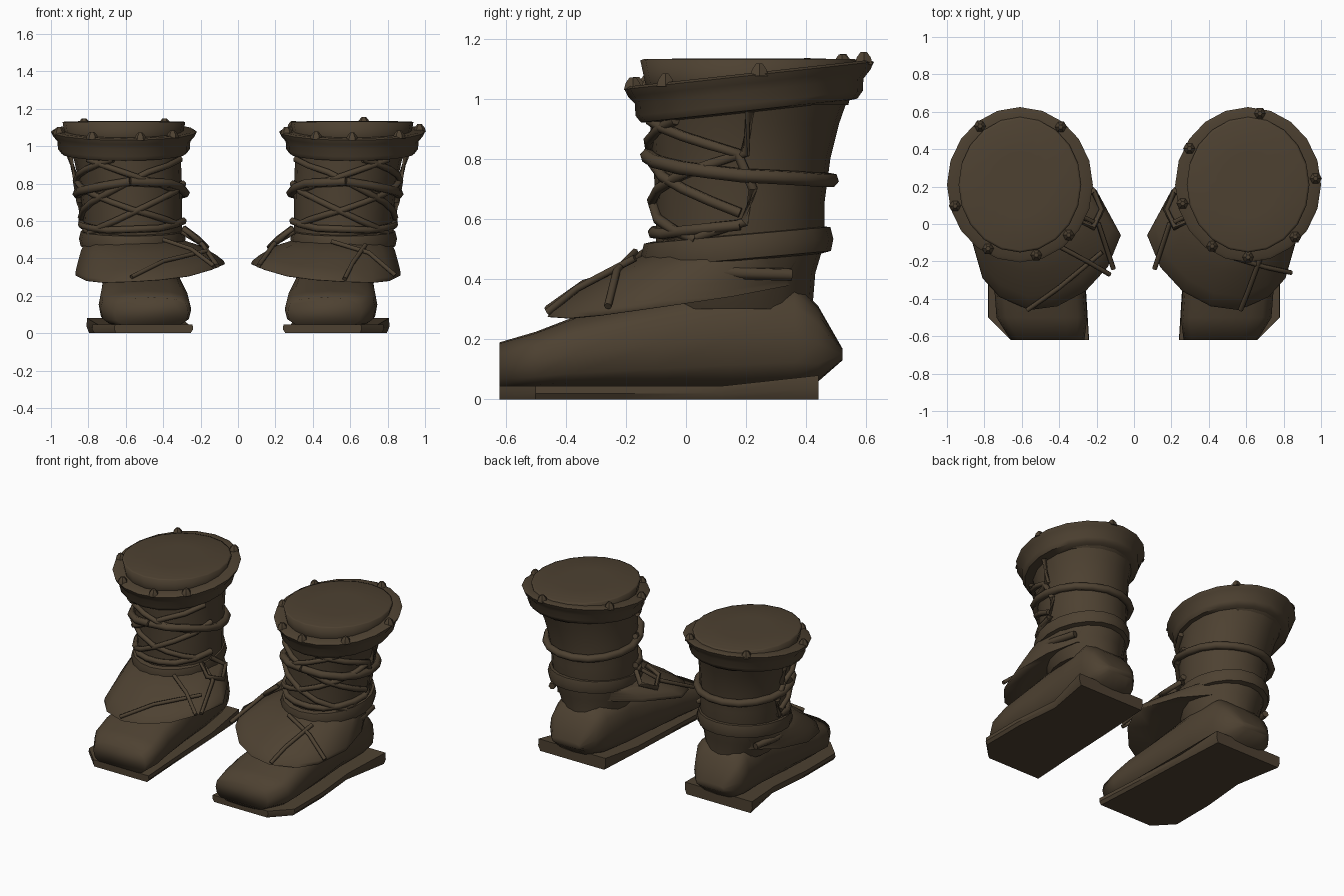
import bpy, bmesh, math
from mathutils import Vector

if "Cube" in bpy.data.objects:
    bpy.data.objects.remove(bpy.data.objects["Cube"])

leather = bpy.data.materials.new("dark_brown_leather")
leather.diffuse_color = (0.075, 0.053, 0.031, 1)
leather.use_nodes = True
leather.node_tree.nodes["Principled BSDF"].inputs["Base Color"].default_value = leather.diffuse_color
N = 20
side = 1
suffix = ""


def loft(name, rings, closed=False, angle=40):
    """Skin a list of equal-length point rings into one mesh."""
    bm = bmesh.new()
    vs = [[bm.verts.new((p[0] * side, p[1], p[2])) for p in r] for r in rings]
    n = len(vs[0])
    pairs = list(zip(vs, vs[1:])) + ([(vs[-1], vs[0])] if closed else [])
    for a, b in pairs:
        for i in range(n):
            j = (i + 1) % n
            bm.faces.new((a[i], a[j], b[j], b[i]))
    if not closed:
        bm.faces.new(vs[0])
        bm.faces.new(vs[-1])
    bmesh.ops.recalc_face_normals(bm, faces=bm.faces)
    me = bpy.data.meshes.new(name)
    bm.to_mesh(me)
    bm.free()
    ob = bpy.data.objects.new(name + suffix, me)
    bpy.context.collection.objects.link(ob)
    me.materials.append(leather)
    bpy.ops.object.select_all(action='DESELECT')
    ob.select_set(True)
    bpy.context.view_layer.objects.active = ob
    bpy.ops.object.shade_smooth_by_angle(angle=math.radians(angle))
    return ob


def ellipse(cx, cy, rx, ry, z, slope=0, n=N):
    out = []
    for i in range(n):
        a = 2 * math.pi * i / n
        y = cy + ry * math.sin(a)
        out.append((cx + rx * math.cos(a), y, z + slope * (y - cy)))
    return out


def tube(name, pts, r=0.016, n=6):
    """Round cord through points."""
    pts = [Vector(p) for p in pts]
    rings = []
    for i, p in enumerate(pts):
        t = (pts[min(i + 1, len(pts) - 1)] - pts[max(i - 1, 0)]).normalized()
        u = t.cross(Vector((0.13, 0.21, 1))).normalized()
        v = t.cross(u)
        rings.append([p + r * (math.cos(k * math.tau / n) * u + math.sin(k * math.tau / n) * v)
                      for k in range(n)])
    return loft(name, rings, angle=65)


# shaft rows: z, centre x, centre y, radius x, radius y
SHAFT = [(0.30, 0.54, 0.17, 0.20, 0.25), (0.42, 0.555, 0.165, 0.245, 0.265),
         (0.52, 0.56, 0.18, 0.26, 0.28), (0.65, 0.565, 0.18, 0.265, 0.28),
         (0.80, 0.575, 0.185, 0.275, 0.295), (0.92, 0.59, 0.195, 0.285, 0.315),
         (1.02, 0.605, 0.21, 0.31, 0.335)]


def on_shaft(deg, z, off=0.0):
    for a, b in zip(SHAFT, SHAFT[1:]):
        if z <= b[0]:
            break
    t = (z - a[0]) / (b[0] - a[0])
    _, cx, cy, rx, ry = [p + (q - p) * t for p, q in zip(a, b)]
    w = math.radians(deg)
    return (cx + (rx + off) * math.cos(w), cy + (ry + off) * math.sin(w), z)


def wrap(name, keys, r=0.018, off=0.012):
    """Cord that follows the shaft through (angle, height) keys."""
    pts = []
    for (a0, z0), (a1, z1) in zip(keys, keys[1:]):
        steps = max(1, int(abs(a1 - a0) / 18))
        pts += [on_shaft(a0 + (a1 - a0) * k / steps, z0 + (z1 - z0) * k / steps, off)
                for k in range(steps)]
    pts.append(on_shaft(*keys[-1], off))
    tube(name, pts, r)


def foot_section(y, x0, x1, z0, z1, n=16):
    cx, cz, w, h = (x0 + x1) / 2, (z0 + z1) / 2, (x1 - x0) / 2, (z1 - z0) / 2
    ring = []
    for k in range(n):
        c, s = math.cos(k * math.tau / n), math.sin(k * math.tau / n)
        ring.append((cx + w * math.copysign(abs(c) ** 0.66, c), y,
                     cz + h * math.copysign(abs(s) ** 0.66, s)))
    return ring


SOLE = [(0.24, -0.62), (0.66, -0.62), (0.78, -0.50), (0.78, -0.2), (0.75, 0.12),
        (0.81, 0.44), (0.30, 0.44), (0.28, 0.12), (0.26, -0.3)]
SKIRT = [(0.87, -0.08, 0.31), (0.83, 0.15, 0.345), (0.74, 0.33, 0.38), (0.58, 0.41, 0.41),
         (0.40, 0.36, 0.42), (0.2, 0.18, 0.40), (0.07, -0.06, 0.37), (0.14, -0.23, 0.34),
         (0.26, -0.36, 0.305), (0.41, -0.44, 0.285), (0.56, -0.46, 0.275),
         (0.72, -0.39, 0.27), (0.81, -0.29, 0.28)]
LACES = [[(2, 0.96), (2, 0.82), (-45, 0.74), (-90, 0.66), (-150, 0.58)],
         [(-75, 0.93), (-3, 0.82), (8, 0.70), (3, 0.59), (-50, 0.51)],
         [(0, 0.62), (-60, 0.74), (-110, 0.86), (-160, 0.93)],
         [(-45, 0.93), (-100, 0.83), (-150, 0.76)],
         [(-30, 0.53), (-70, 0.60), (-120, 0.71), (-170, 0.80)]]
INNER_STRAND = [(0.30, 0.05, 0.54), (0.19, 0.0, 0.475), (0.11, -0.24, 0.36)]
STRANDS = {1: [[(0.50, -0.17, 0.49), (0.70, -0.23, 0.43), (0.84, -0.26, 0.31)],
               [(0.68, -0.17, 0.47), (0.61, -0.36, 0.37), (0.57, -0.46, 0.29)],
               INNER_STRAND],
           -1: [[(0.40, -0.12, 0.50), (0.25, -0.2, 0.45), (0.13, -0.27, 0.36)],
                [(0.57, -0.46, 0.30), (0.40, -0.34, 0.385), (0.17, -0.15, 0.44)],
                INNER_STRAND]}
STUDS = {1: [80, 150, 195, 238, 270, 314, 5], -1: [127, 54, -17, -62, -104, -136]}

for side, suffix in ((1, "_right"), (-1, "_left")):
    # sole with a rim that flares up at the heel
    def sole_ring(grow, z, heel):
        return [(0.52 + (x - 0.52) * grow, y, z + (heel if y > 0.3 else 0)) for x, y in SOLE]
    loft("sole", [sole_ring(0.95, 0.0, 0), sole_ring(1, 0.02, 0.015),
                  sole_ring(0.99, 0.045, 0.035)], angle=35)

    # foot from toe to heel
    loft("foot", [foot_section(*s) for s in (
        (-0.62, 0.265, 0.66, 0.03, 0.19), (-0.50, 0.25, 0.735, 0.03, 0.225),
        (-0.37, 0.26, 0.745, 0.03, 0.275), (-0.1, 0.285, 0.735, 0.03, 0.335),
        (0.15, 0.305, 0.72, 0.03, 0.39), (0.36, 0.33, 0.73, 0.04, 0.395),
        (0.44, 0.37, 0.72, 0.06, 0.31), (0.52, 0.44, 0.65, 0.13, 0.17))], angle=100)

    # shaft
    loft("shaft", [ellipse(cx, cy, rx, ry, z) for z, cx, cy, rx, ry in SHAFT])

    # flared skirt over the instep
    top = [on_shaft(math.degrees(math.atan2(y, x - 0.5)), 0.53) for x, y, z in SKIRT]
    top = [(x, y, z - 0.03) for x, y, z in top]

    def skirt_ring(t, lift):
        return [[p + (q - p) * t + (lift if i == 2 else 0) for i, (p, q) in enumerate(zip(a, b))]
                for a, b in zip(top, SKIRT)]
    under = [(0.54 + (x - 0.54) * 0.72, 0.05 + (y - 0.05) * 0.72, z + 0.015) for x, y, z in SKIRT]
    loft("skirt", [top, skirt_ring(0.45, 0.025), skirt_ring(0.8, 0.022), skirt_ring(0.97, 0.014),
                   skirt_ring(1, 0), skirt_ring(0.98, -0.006), under], angle=60)

    # ankle band
    loft("ankle_band", [ellipse(0.565, 0.17, 0.255 + d, 0.29 + d, z, 0.09)
                        for d, z in ((-0.01, 0.46), (0.022, 0.466), (0.03, 0.505),
                                     (0.02, 0.546), (-0.01, 0.55))], closed=True)

    # rolled cuff, tilted up at the back
    loft("cuff", [ellipse(0.61, 0.21, 0.39 - d, 0.415 - d, z, 0.11)
                  for d, z in ((0.11, 0.955), (0.055, 0.961), (0.037, 0.985), (0.035, 1.025),
                               (0.012, 1.052), (0.0, 1.077), (0.015, 1.085), (0.09, 1.082))],
         closed=True, angle=45)

    # liner closing the top, softly shaded over its rim
    loft("liner", [ellipse(0.61, 0.21, 0.30, 0.33, 0.98), ellipse(0.61, 0.21, 0.328, 0.362, 1.128),
                   ellipse(0.61, 0.21, 0.315, 0.35, 1.132),
                   ellipse(0.61, 0.21, 0.15, 0.17, 1.134)], angle=120)

    # studs around the cuff
    for deg in STUDS[side]:
        a = math.radians(deg)
        x, y = 0.61 + 0.362 * math.cos(a), 0.21 + 0.387 * math.sin(a)
        z = 1.08 + 0.11 * (y - 0.21)
        loft("stud", [ellipse(x, y, r, r, z + h, n=6)
                      for r, h in ((0.034, -0.008), (0.028, 0.014), (0.012, 0.034))], angle=30)

    # cords around the shaft
    wrap("middle_cord", [(-90, 0.81), (-40, 0.77), (0, 0.745), (60, 0.73), (120, 0.73),
                         (180, 0.75), (225, 0.80), (270, 0.81)], 0.025, 0.018)
    wrap("lower_cord", [(-170, 0.60), (-120, 0.56), (-60, 0.55), (0, 0.58)], 0.02)
    for keys in LACES:
        wrap("lace", keys)

    # loose ends and the knot on the inner side
    for pts in STRANDS[side]:
        tube("loose_strand", pts, 0.013)
    tube("outer_strap", [(0.80, 0.0, 0.435), (0.81, 0.18, 0.42), (0.77, 0.35, 0.415)], 0.022)
    tube("knot_loop", [(0.29, 0.12, 0.56), (0.22, 0.18, 0.51), (0.17, 0.08, 0.46),
                       (0.22, -0.02, 0.50), (0.29, 0.02, 0.56)], 0.017)
